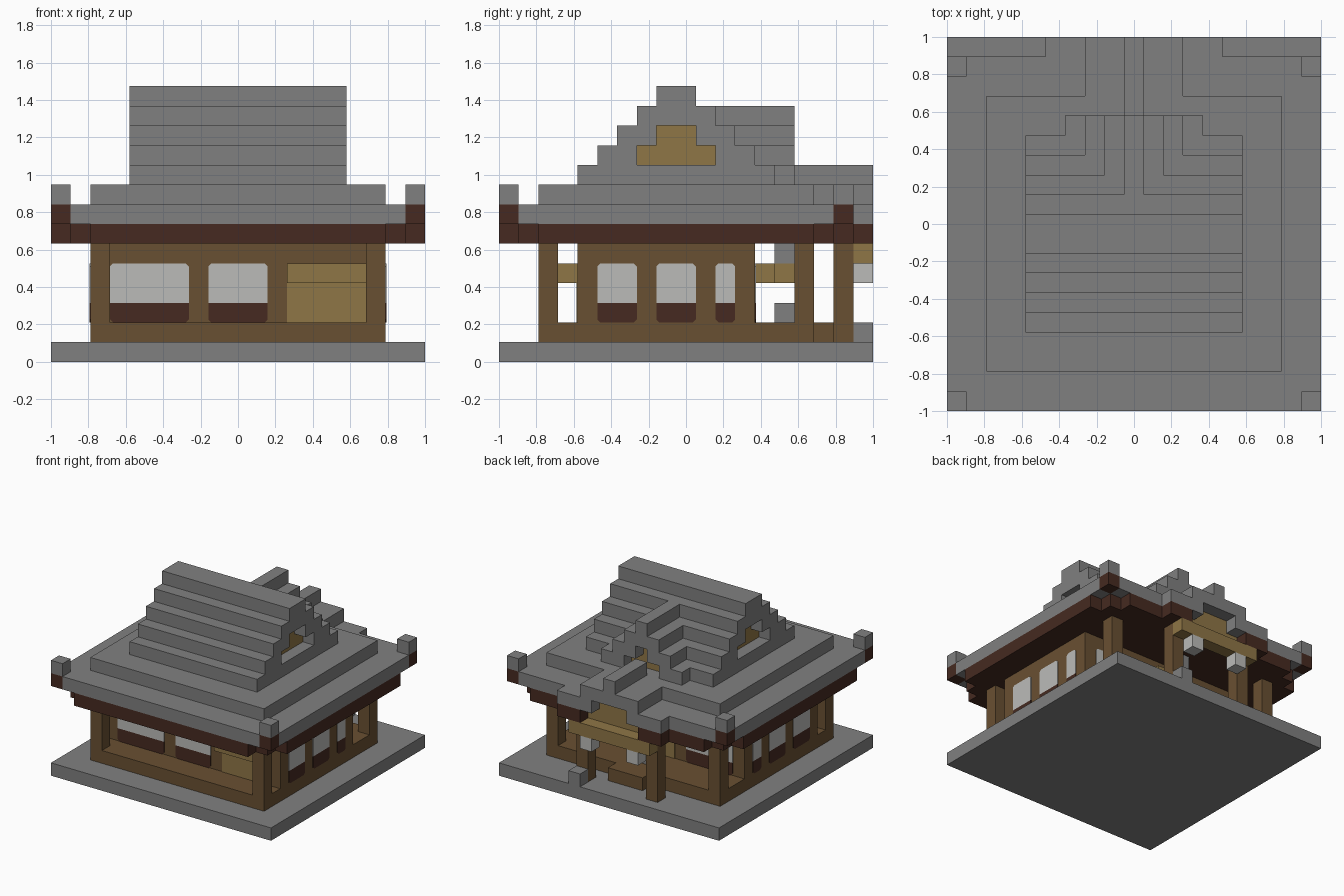
import bpy
import bmesh
from mathutils import Vector

default_cube = bpy.data.objects.get("Cube")
if default_cube:
    bpy.data.objects.remove(default_cube)

CELLS = 19
UNIT = 2 / CELLS


def make_material(name, red, green, blue):
    material = bpy.data.materials.new(name)
    material.use_nodes = True
    colour = (red, green, blue, 1)
    material.diffuse_color = colour
    shader = material.node_tree.nodes["Principled BSDF"]
    shader.inputs["Base Color"].default_value = colour
    shader.inputs["Roughness"].default_value = 0.9
    return material


stone = make_material("grey stone", .216, .216, .216)
timber = make_material("brown timber", .141, .08, .032)
dark_wood = make_material("dark wood", .061, .023, .015)
tan_wood = make_material("tan wood", .275, .181, .061)
paper = make_material("pale paper", .50, .50, .485)


def to_world(x, y, z):
    return Vector((x * UNIT - 1, y * UNIT - 1, z * UNIT))


def finish(mesh_data, name, material):
    mesh = bpy.data.meshes.new(name)
    bmesh.ops.recalc_face_normals(mesh_data, faces=mesh_data.faces)
    mesh_data.to_mesh(mesh)
    mesh_data.free()
    mesh.materials.append(material)
    part = bpy.data.objects.new(name, mesh)
    bpy.context.collection.objects.link(part)
    return part


def blocks(name, material, *spans, mirror=False):
    """One object from blocks, each given as x, y and z ranges in cells."""
    spans = list(spans)
    if mirror:
        spans += [((CELLS - x[1], CELLS - x[0]), y, z) for x, y, z in spans]
    mesh_data = bmesh.new()
    for x, y, z in spans:
        low = to_world(x[0], y[0], z[0])
        high = to_world(x[1], y[1], z[1])
        cube = bmesh.ops.create_cube(mesh_data, size=1)["verts"]
        bmesh.ops.scale(mesh_data, vec=high - low, verts=cube)
        bmesh.ops.translate(mesh_data, vec=(low + high) / 2, verts=cube)
    return finish(mesh_data, name, material)


def plate(name, material, place, start, end, bottom, top, round_top):
    """Thin wall plate with two clipped corners; place maps (along, out, z)."""
    cut = 0.15
    if round_top:
        outline = [(start, bottom), (end, bottom), (end, top - cut),
                   (end - cut, top), (start + cut, top), (start, top - cut)]
    else:
        outline = [(start, top), (end, top), (end, bottom + cut),
                   (end - cut, bottom), (start + cut, bottom), (start, bottom + cut)]
    mesh_data = bmesh.new()
    back = [mesh_data.verts.new(to_world(*place(a, 0, z))) for a, z in outline]
    face = mesh_data.faces.new(back)
    extruded = bmesh.ops.extrude_face_region(mesh_data, geom=[face])["geom"]
    shift = to_world(*place(0, 0.05, 0)) - to_world(*place(0, 0, 0))
    moved = [v for v in extruded if isinstance(v, bmesh.types.BMVert)]
    bmesh.ops.translate(mesh_data, vec=shift, verts=moved)
    return finish(mesh_data, name, material)


def window(name, place, start, end):
    plate(name + "_pane", paper, place, start, end, 3, 5, True)
    plate(name + "_panel", dark_wood, place, start, end, 2, 3, False)


# Ground slab, raised floor and entrance step
blocks("ground_slab", stone, ((0, CELLS), (0, CELLS), (0, 1)))
blocks("raised_floor", timber, ((2, 17), (2, 16), (1, 2)))
blocks("entrance_step", timber, ((8, 11), (16, 17), (1, 2)))

# Posts and walls
blocks("corner_posts", timber, ((2, 3), (2, 3), (2, 6)),
       ((2, 3), (15, 16), (2, 6)), mirror=True)
blocks("porch_posts", timber, ((6, 7), (17, 18), (1, 6)), mirror=True)
blocks("side_walls", timber, ((2, 3), (4, 13), (2, 6)), mirror=True)
blocks("front_wall", timber, ((3, 16), (4, 5), (2, 6)))
blocks("back_wall", timber, ((3, 16), (12, 13), (2, 6)))

# Windows on every wall
def front(a, out, z):
    return a, 4 - out, z


def back(a, out, z):
    return a, 13 + out, z


def left_side(a, out, z):
    return 17 + out, a, z


def right_side(a, out, z):
    return 2 - out, a, z


window("front_wide_window", front, 3, 7)
window("front_middle_window", front, 8, 11)
for label, x in (("left", 12), ("right", 3)):
    window("back_window_" + label, back, x, x + 4)
for label, place in (("left", left_side), ("right", right_side)):
    for start, end in ((5, 7), (8, 10), (11, 12)):
        window(f"{label}_window_{start}", place, start, end)

# Front serving hatch with its raised shutter, and the back door
blocks("hatch_panel", tan_wood, ((12, 16), (3.95, 4), (2, 5)))
blocks("hatch_shutter", tan_wood, ((12, 16), (3, 4), (4, 5)))
blocks("back_door", tan_wood, ((8, 11), (13, 13.05), (2, 5)))
blocks("door_shelf", tan_wood, ((8, 11), (13, 14), (4, 5)))

# Hanging bell and offering box under the porch
blocks("bell_mount", stone, ((9, 10), (14, 15), (5, 6)))
blocks("bell_rope", tan_wood, ((9, 10), (14, 15), (4, 5)))
blocks("offering_box", stone, ((9, 10), (14, 15), (2, 3)))

# Porch beam, lanterns and stone stub
blocks("porch_beam", tan_wood, ((6, 13), (18, 19), (5, 6)))
blocks("lanterns", paper, ((7, 8), (18, 19), (4, 5)), mirror=True)
blocks("stone_stub", stone, ((12, 13), (18, 19), (1, 2)))

# Eaves, stepped inward at the corners
blocks("eaves", dark_wood, ((2, 17), (0, 17), (6, 7)),
       ((2, 7), (17, 18), (6, 7)), ((12, 17), (17, 18), (6, 7)))
blocks("eave_sides", dark_wood, ((0, 1), (2, 16), (6, 7)),
       ((1, 2), (1, 17), (6, 7)), mirror=True)
blocks("porch_eaves", dark_wood, ((5, 7), (18, 19), (6, 7)), mirror=True)

# Lower roof with upturned corners
blocks("lower_roof", stone, ((1, 18), (0, 17), (7, 8)),
       ((1, 8), (17, 18), (7, 8)), ((11, 18), (17, 18), (7, 8)),
       ((2, 17), (2, 16), (8, 9)))
blocks("lower_roof_sides", stone, ((0, 1), (1, 17), (7, 8)), mirror=True)
corners = [((0, 1), (y, y + 1)) for y in (0, 17)]
blocks("corner_ends", dark_wood, *[(x, y, (7, 8)) for x, y in corners], mirror=True)
blocks("corner_tips", stone, *[(x, y, (8, 9)) for x, y in corners], mirror=True)

# Upper stepped roof; its gable ends frame a recessed panel
tiers = []
rims = []
for step in range(5):
    z = (9 + step, 10 + step)
    y = (4 + step, 14 - step)
    tiers.append(((5, 14), y, z))
    if step in (1, 2):
        rims.append(((4, 5), (y[0], y[0] + 2), z))
        rims.append(((4, 5), (y[1] - 2, y[1]), z))
    else:
        rims.append(((4, 5), y, z))
blocks("upper_roof", stone, *tiers)
blocks("gable_rims", stone, *rims, mirror=True)
blocks("gable_panels", tan_wood, ((4.95, 14.05), (7, 11), (10, 11)),
       ((4.95, 14.05), (8, 10), (11, 12)))

# Back dormer with the same recessed gable
dormer = []
for step in range(4):
    z = (9 + step, 10 + step)
    x = (6 + step, 13 - step)
    dormer.append((x, (14 - step, 14), z))
    if step < 2:
        dormer.append(((x[0], x[0] + 2), (14, 15), z))
        dormer.append(((x[1] - 2, x[1]), (14, 15), z))
    else:
        dormer.append((x, (14, 15), z))
blocks("dormer", stone, *[span for span in dormer if span[1][0] < span[1][1]])
blocks("dormer_panel", tan_wood, ((8, 11), (14, 14.05), (9, 10)),
       ((9, 10), (14, 14.05), (10, 11)))

# Porch gable roof
blocks("porch_roof", stone, ((9, 10), (15, 19), (9, 10)),
       ((7, 12), (16, 19), (8, 9)))
blocks("porch_roof_ends", stone, ((5, 8), (18, 19), (7, 8)), mirror=True)
blocks("porch_gable_panel", tan_wood, ((8, 11), (17, 18), (7, 8)),
       ((7, 12), (17, 18), (6, 7)))
